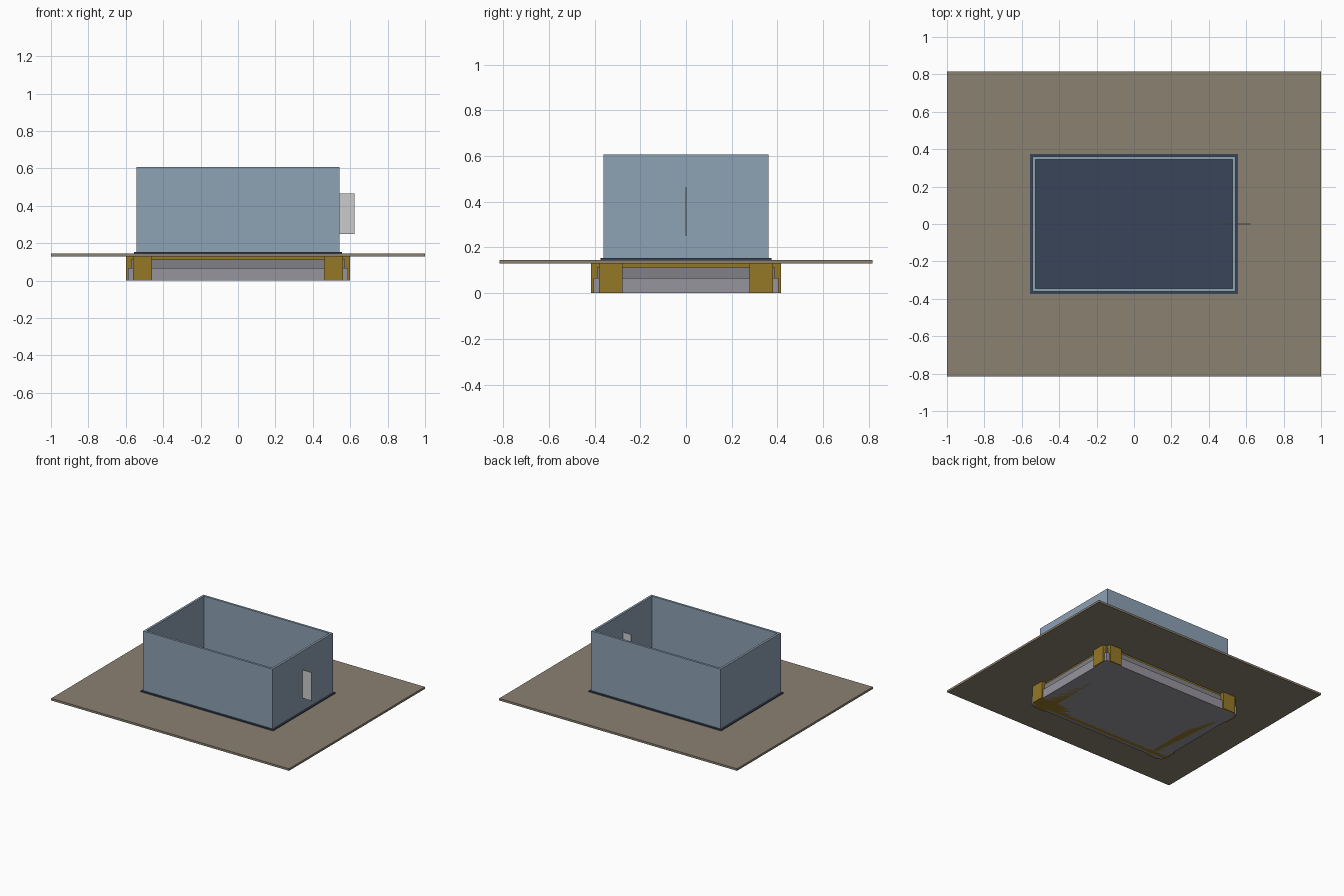
import bpy, bmesh

if "Cube" in bpy.data.objects:
    bpy.data.objects.remove(bpy.data.objects["Cube"])


def material(name, rgb):
    m = bpy.data.materials.new(name)
    m.diffuse_color = (*rgb, 1)
    m.use_nodes = True
    m.node_tree.nodes["Principled BSDF"].inputs["Base Color"].default_value = m.diffuse_color
    return m


GOLD = material("gold", (0.30, 0.19, 0.02))
TAN = material("tan", (0.26, 0.22, 0.165))
NAVY = material("navy", (0.04, 0.06, 0.10))
BLUE = material("steel_blue", (0.27, 0.36, 0.46))
DARK = material("mid_grey", (0.22, 0.22, 0.24))
LIGHT = material("light_grey", (0.31, 0.30, 0.34))


def finish(name, bm, mat):
    bmesh.ops.recalc_face_normals(bm, faces=bm.faces)
    me = bpy.data.meshes.new(name)
    bm.to_mesh(me)
    bm.free()
    ob = bpy.data.objects.new(name, me)
    if mat:
        me.materials.append(mat)
    bpy.context.collection.objects.link(ob)
    return ob


def box(name, x, y, z, mat=None):
    """Box from (low, high) ranges along each axis."""
    bm = bmesh.new()
    bmesh.ops.create_cube(bm, size=1)
    for v in bm.verts:
        v.co = [r[0] if c < 0 else r[1] for c, r in zip(v.co, (x, y, z))]
    return finish(name, bm, mat)


def slab(name, hx, hy, z0, z1, mat):
    return box(name, (-hx, hx), (-hy, hy), (z0, z1), mat)


def frame(name, hx, hy, t, z0, z1, mat):
    """Open rectangular wall ring of thickness t."""
    bm = bmesh.new()
    loops = []
    for d, z in ((0, z0), (0, z1), (t, z1), (t, z0)):
        loops.append([bm.verts.new((sx * (hx - d), sy * (hy - d), z))
                      for sx, sy in ((-1, -1), (1, -1), (1, 1), (-1, 1))])
    for i in range(4):
        a, b = loops[i], loops[(i + 1) % 4]
        for j in range(4):
            k = (j + 1) % 4
            bm.faces.new((a[j], a[k], b[k], b[j]))
    return finish(name, bm, mat)


# stepped foundation
slab("lower_base", 0.587, 0.404, 0.0, 0.067, LIGHT)
slab("upper_base", 0.572, 0.389, 0.067, 0.113, DARK)

# crossing support beams that project past the base at the corners
for s, side in ((-1, "left"), (1, "right")):
    xs = sorted((s * 0.459, s * 0.562))
    box(side + "_cross_beam", xs, (-0.415, 0.415), (0, 0.145), GOLD)
for s, side in ((-1, "front"), (1, "back")):
    ys = sorted((s * 0.278, s * 0.38))
    box(side + "_long_beam", (-0.598, 0.598), ys, (0, 0.145), GOLD)

# ground sheet
slab("ground_sheet", 1.0, 0.815, 0.13, 0.146, TAN)

# dark floor and open-topped walls
slab("floor", 0.557, 0.374, 0.14, 0.154, NAVY)
frame("walls", 0.544, 0.361, 0.017, 0.154, 0.607, BLUE)

# thin plate passing through the right wall
box("wall_fin", (0.46, 0.622), (-0.003, 0.003), (0.25, 0.465))
